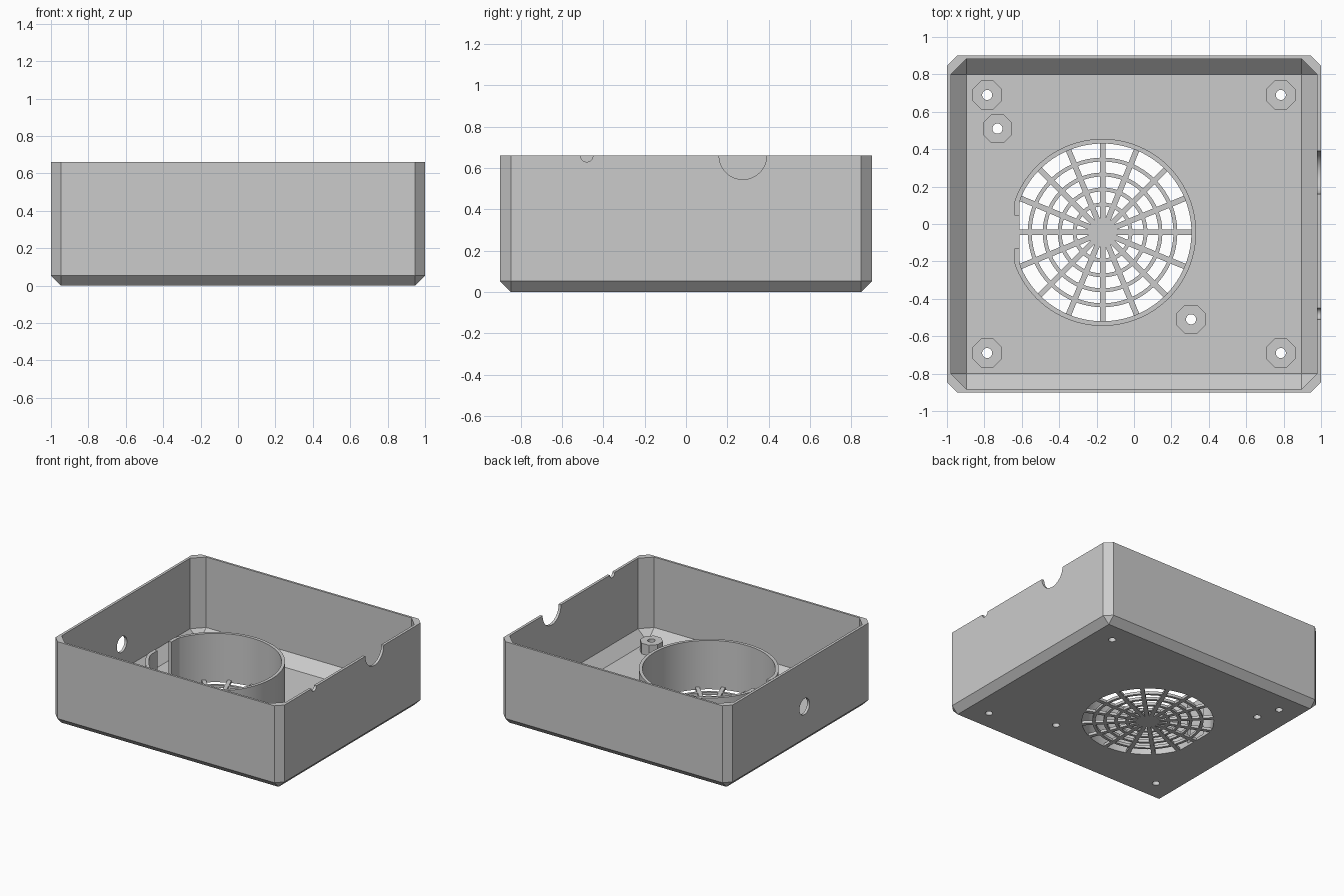
import bpy, bmesh
from math import sin, cos, pi, radians
from mathutils import Matrix, Vector

if "Cube" in bpy.data.objects:
    bpy.data.objects.remove(bpy.data.objects["Cube"])

HEIGHT, FLOOR = 0.66, 0.021
FAN = Vector((-0.168, -0.045, 0))
ALONG_X = Matrix(((0, 0, 1, 0), (1, 0, 0, 0), (0, 1, 0, 0), (0, 0, 0, 1)))

grey = bpy.data.materials.new("light grey plastic")
grey.use_nodes = True
colour = (0.6, 0.6, 0.6, 1)
grey.diffuse_color = colour
grey.node_tree.nodes["Principled BSDF"].inputs["Base Color"].default_value = colour
parts = []


def finish(name, bm):
    bmesh.ops.recalc_face_normals(bm, faces=bm.faces)
    mesh = bpy.data.meshes.new(name)
    bm.to_mesh(mesh)
    bm.free()
    mesh.materials.append(grey)
    ob = bpy.data.objects.new(name, mesh)
    bpy.context.collection.objects.link(ob)
    return ob


def add_prism(bm, outline, z0, z1, matrix=Matrix()):
    low = [bm.verts.new(matrix @ Vector((x, y, z0))) for x, y in outline]
    high = [bm.verts.new(matrix @ Vector((x, y, z1))) for x, y in outline]
    bm.faces.new(low[::-1])
    bm.faces.new(high)
    n = len(outline)
    for i in range(n):
        j = (i + 1) % n
        bm.faces.new((low[i], low[j], high[j], high[i]))


def prism(name, outline, z0, z1, matrix=Matrix()):
    bm = bmesh.new()
    add_prism(bm, outline, z0, z1, matrix)
    return finish(name, bm)


def circle(cx, cy, r, n=48, turn=0.0, left=-9.0):
    """Round outline, optionally flattened on the side below x = left."""
    return [(max(cx + r * cos(2 * pi * i / n + turn), left),
             cy + r * sin(2 * pi * i / n + turn)) for i in range(n)]


def rect(x0, y0, x1, y1):
    return [(x0, y0), (x1, y0), (x1, y1), (x0, y1)]


def cut(ob, *cutters):
    for c in cutters:
        mod = ob.modifiers.new("cut", 'BOOLEAN')
        mod.operation, mod.solver, mod.object = 'DIFFERENCE', 'EXACT', c
        dg = bpy.context.evaluated_depsgraph_get()
        mesh = bpy.data.meshes.new_from_object(ob.evaluated_get(dg))
        ob.modifiers.clear()
        ob.data = mesh
        bpy.data.objects.remove(c)
    return ob


def chamfered_box(name, x, y, z0, z1, r):
    """Box with chamfered bottom and vertical edges, flat open top."""
    bm = bmesh.new()
    for sx in (-1, 1):
        for sy in (-1, 1):
            bm.verts.new((sx * (x - r), sy * (y - r), z0))
            for z in (z0 + r, z1):
                bm.verts.new((sx * x, sy * (y - r), z))
                bm.verts.new((sx * (x - r), sy * y, z))
    bmesh.ops.convex_hull(bm, input=bm.verts)
    bmesh.ops.dissolve_limit(bm, angle_limit=0.01, verts=bm.verts, edges=bm.edges)
    return finish(name, bm)


# Open case: hollow shell with fan opening, cable notches and side hole
case = chamfered_box("case", 1, 0.9, 0, HEIGHT, 0.053)
cut(case,
    chamfered_box("cavity", 0.979, 0.883, FLOOR, 1.0, 0.083),
    prism("fan_opening", circle(FAN.x, FAN.y, 0.475, 96, left=-0.612), -0.1, 0.1),
    prism("large_notch", circle(0.275, HEIGHT, 0.115), 0.9, 1.1, ALONG_X),
    prism("small_notch", circle(-0.48, HEIGHT, 0.03), 0.9, 1.1, ALONG_X),
    prism("side_hole", circle(-0.05, 0.305, 0.063), -1.1, -0.9, ALONG_X))
parts.append(case)

# Screw posts, drilled right through the floor
posts = [(sx * 0.785, sy * 0.69) for sx in (-1, 1) for sy in (-1, 1)]
posts += [(-0.73, 0.51), (0.305, -0.51)]
for i, (x, y) in enumerate(posts):
    post = prism(f"screw_post_{i + 1}", circle(x, y, 0.084, 8, pi / 8), 0.02, 0.105)
    for ob in (post, case):
        cut(ob, prism("drill", circle(x, y, 0.027, 32), -0.1, 0.3))
    parts.append(post)

# Fan duct: flattened on one side, with a slot through the flat
duct = prism("fan_duct", circle(FAN.x, FAN.y, 0.5, 96, left=-0.64), 0.02, 0.385)
cut(duct,
    prism("bore", circle(FAN.x, FAN.y, 0.475, 96, left=-0.612), -0.1, 0.5),
    prism("slot", rect(-0.7, -0.13, -0.58, 0.045), -0.1, 0.5))
parts.append(duct)

# Grille spokes and hub
bm = bmesh.new()
for i in range(16):
    a = i * pi / 8
    length = 0.48 if cos(a) > -0.9 else 0.45 / -cos(a)
    add_prism(bm, rect(0.05, -0.015, length, 0.015), 0, FLOOR,
              Matrix.Translation(FAN) @ Matrix.Rotation(a, 4, 'Z'))
parts.append(finish("grille_spokes", bm))
parts.append(prism("grille_hub", circle(FAN.x, FAN.y, 0.075), 0, FLOOR))

# Grille rings
for i in range(4):
    r = 0.16 + 0.08 * i
    ring = prism(f"grille_ring_{i + 1}", circle(FAN.x, FAN.y, r, 64), 0, FLOOR)
    cut(ring, prism("bore", circle(FAN.x, FAN.y, r - 0.021, 64), -0.1, 0.1))
    parts.append(ring)

# Smooth the round walls, keep the chamfers crisp
bpy.ops.object.select_all(action='DESELECT')
for ob in parts:
    ob.select_set(True)
bpy.context.view_layer.objects.active = case
bpy.ops.object.shade_smooth_by_angle(angle=radians(12))
